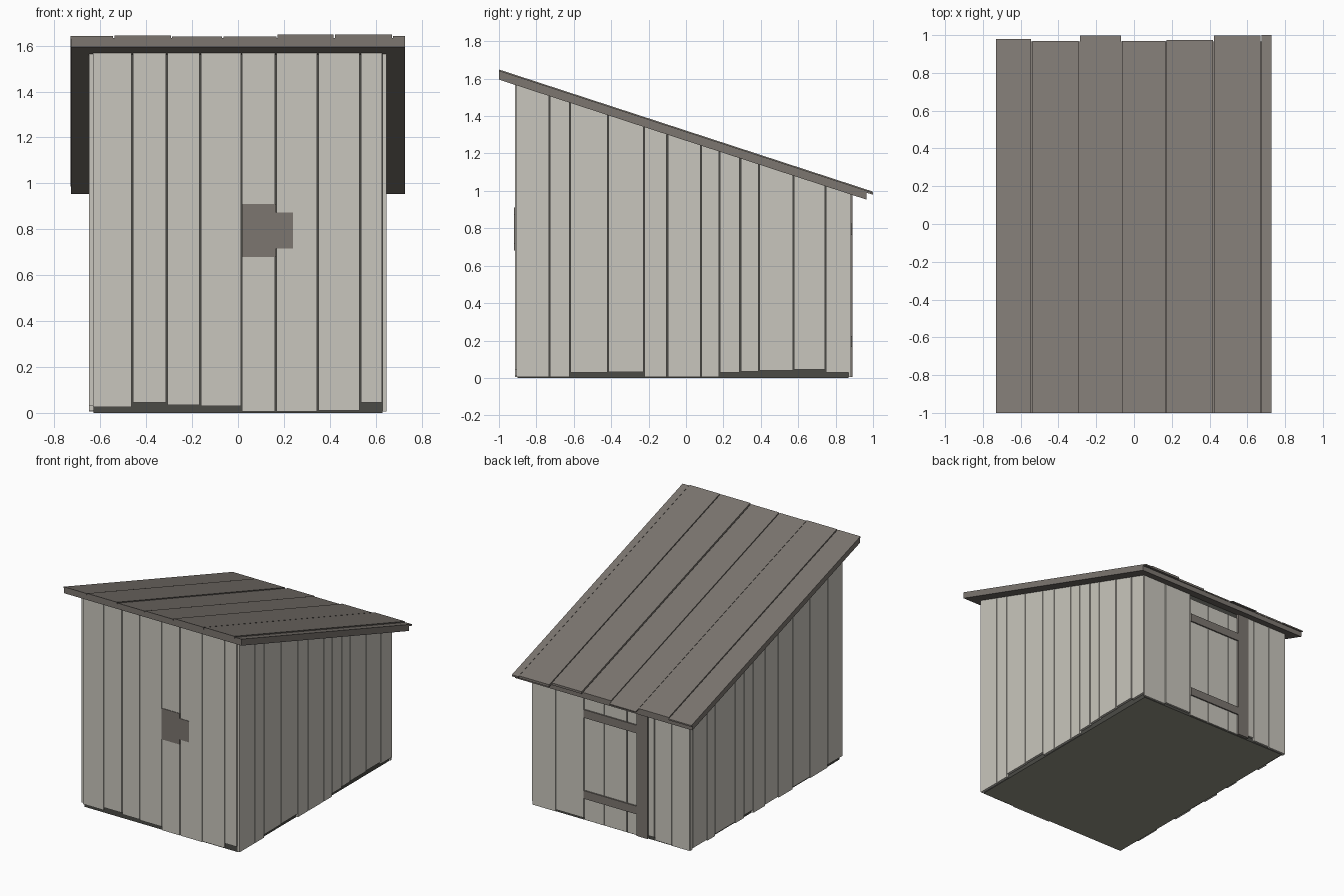
import bpy
import bmesh

cube = bpy.data.objects.get("Cube")
if cube:
    bpy.data.objects.remove(cube, do_unlink=True)


def make_material(name, rgb):
    mat = bpy.data.materials.new(name)
    mat.use_nodes = True
    mat.diffuse_color = (*rgb, 1)
    mat.node_tree.nodes["Principled BSDF"].inputs["Base Color"].default_value = (*rgb, 1)
    return mat


PALE = make_material("pale boards", (0.584, 0.565, 0.509))
GREY = make_material("brown grey timber", (0.202, 0.181, 0.162))
DARK = make_material("dark gaps", (0.070, 0.070, 0.061))
BASE = make_material("floor underside", (0.287, 0.287, 0.231))

SLOPE = -0.3265


def roof(y, lift=0.0):
    """Height of the roof underside at y, raised by lift."""
    return 1.595 + SLOPE * (y + 1) + lift


def add_block(bm, xs, ys, bottom, top):
    """Six-sided block; bottom and top are heights or functions of y."""
    for v in bmesh.ops.create_cube(bm, size=1)["verts"]:
        x = xs[v.co.x > 0]
        y = ys[v.co.y > 0]
        z = top if v.co.z > 0 else bottom
        v.co = (x, y, z(y) if callable(z) else z)


def make_object(name, blocks, *mats):
    bm = bmesh.new()
    for block in blocks:
        add_block(bm, *block)
    bmesh.ops.recalc_face_normals(bm, faces=bm.faces)
    mesh = bpy.data.meshes.new(name)
    bm.to_mesh(mesh)
    bm.free()
    for mat in mats:
        mesh.materials.append(mat)
    obj = bpy.data.objects.new(name, mesh)
    bpy.context.collection.objects.link(obj)
    return obj


def spans(edges, gap=0.006):
    """Board intervals between successive edges, leaving a narrow gap."""
    return [(a + gap / 2, b - gap / 2) for a, b in zip(edges, edges[1:])]


# Dark inner body, with its underside a separate colour
body = make_object("inner_body", [((-0.63, 0.63), (-0.9, 0.868), 0, roof)], DARK, BASE)
for poly in body.data.polygons:
    poly.material_index = int(poly.normal.z < -0.9)

# Front wall boards
edges = [-0.635, -0.46, -0.31, -0.165, 0.015, 0.165, 0.348, 0.532, 0.63]
feet = [0.025, 0.045, 0.035, 0.03, 0.005, 0.005, 0.01, 0.045]
make_object("front_boards",
            [(s, (-0.915, -0.9), f, roof) for s, f in zip(spans(edges), feet)], PALE)

# Side wall boards
edges = [-0.91, -0.73, -0.62, -0.418, -0.225, -0.1, 0.08, 0.18, 0.29, 0.39, 0.575, 0.745, 0.88]
feet = [0.006, 0.006, 0.028, 0.032, 0.006, 0.006, 0.006, 0.028, 0.035, 0.04, 0.045, 0.03]
make_object("left_boards",
            [((0.63, 0.648), s, f, roof) for s, f in zip(spans(edges), feet)], PALE)

edges = [-0.91, -0.73, -0.52, -0.32, -0.155, 0, 0.14, 0.245, 0.35, 0.585, 0.68, 0.85, 0.88]
feet = [0.03, 0.01, 0.02, 0.006, 0.015, 0.006]
make_object("right_boards",
            [((-0.65, -0.63), s, f, roof) for s, f in zip(spans(edges), feet * 2)], PALE)

# Back wall boards on both sides of the door
right_part = spans([-0.648, -0.5, -0.36, -0.305])
left_part = spans([0.22, 0.45, 0.645])
feet = [0.006, 0.01, 0.03, 0.02, 0.006]
make_object("back_boards",
            [(s, (0.868, 0.882), f, roof) for s, f in zip(right_part + left_part, feet)], PALE)

# Back door with post and battens
make_object("door_boards",
            [(s, (0.868, 0.878), 0.006, 0.95) for s in spans([-0.215, -0.13, 0.055, 0.22])], PALE)
make_object("door_post", [((-0.305, -0.215), (0.868, 0.889), 0.006, roof)], GREY)
make_object("door_battens",
            [((-0.215, 0.218), (0.878, 0.888), z, z + 0.06) for z in (0.165, 0.765)], GREY)

# Patch on the front wall
make_object("front_patch",
            [((0.018, 0.165), (-0.919, -0.905), 0.68, 0.91),
             ((0.165, 0.24), (-0.919, -0.905), 0.717, 0.873)], GREY)

# Roof deck and the overlapping boards on top
make_object("roof_deck", [((-0.728, 0.728), (-1, 0.965), roof, lambda y: roof(y, 0.038))], GREY)
edges = [-0.733, -0.541, -0.29, -0.067, 0.17, 0.42, 0.673, 0.731]
ends = [0.98, 0.97, 0.998, 0.97, 0.975, 0.998, 1.0]
lifts = [0.047, 0.049, 0.044, 0.046, 0.053, 0.054, 0.048]
make_object("roof_boards",
            [(s, (-1, e), lambda y: roof(y, 0.037), lambda y, h=h: roof(y, h))
             for s, e, h in zip(spans(edges), ends, lifts)], GREY)
